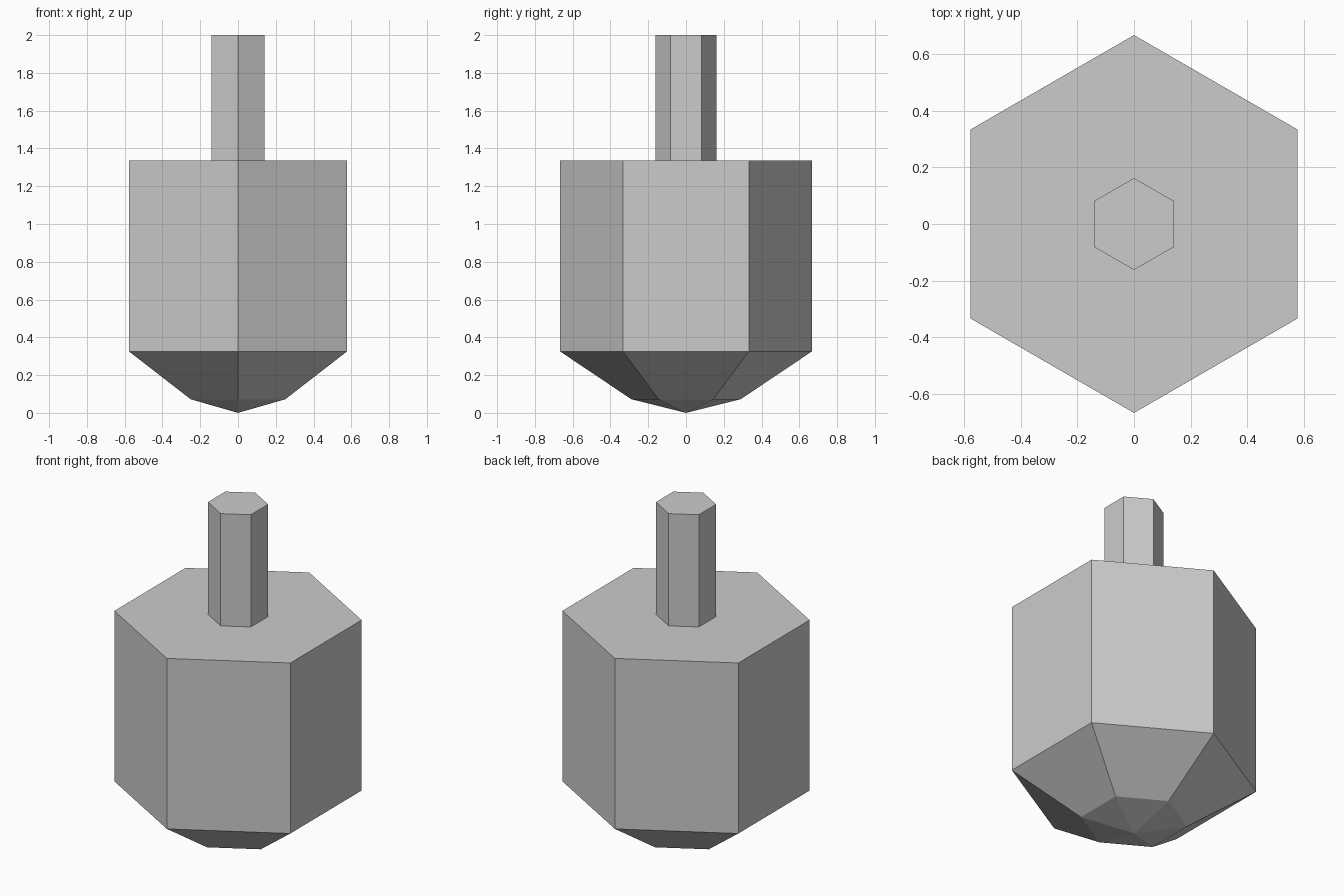
import bpy, bmesh, math

if "Cube" in bpy.data.objects:
    bpy.data.objects.remove(bpy.data.objects["Cube"])

SIDES = 6


def hex_part(name, profile, tip_z=None):
    """Stack hexagonal rings (radius, z) from bottom to top; optional pointed bottom."""
    bm = bmesh.new()
    rings = []
    for r, z in profile:
        angles = [math.pi / 2 + i * math.tau / SIDES for i in range(SIDES)]
        rings.append([bm.verts.new((r * math.cos(a), r * math.sin(a), z)) for a in angles])
    for low, high in zip(rings, rings[1:]):
        for i in range(SIDES):
            j = (i + 1) % SIDES
            bm.faces.new((low[i], low[j], high[j], high[i]))
    bm.faces.new(rings[-1])
    if tip_z is None:
        bm.faces.new(rings[0][::-1])
    else:
        tip = bm.verts.new((0, 0, tip_z))
        for i in range(SIDES):
            bm.faces.new((tip, rings[0][(i + 1) % SIDES], rings[0][i]))
    bmesh.ops.recalc_face_normals(bm, faces=bm.faces)
    mesh = bpy.data.meshes.new(name)
    bm.to_mesh(mesh)
    bm.free()
    obj = bpy.data.objects.new(name, mesh)
    bpy.context.collection.objects.link(obj)
    return obj


# Spinning top body: shallow point, sloped underside, straight sides
hex_part("top_body", [(0.289, 0.072), (0.666, 0.325), (0.666, 1.335)], tip_z=0.0)

# Handle on the upper face
hex_part("handle", [(0.162, 1.335), (0.162, 2.0)])
